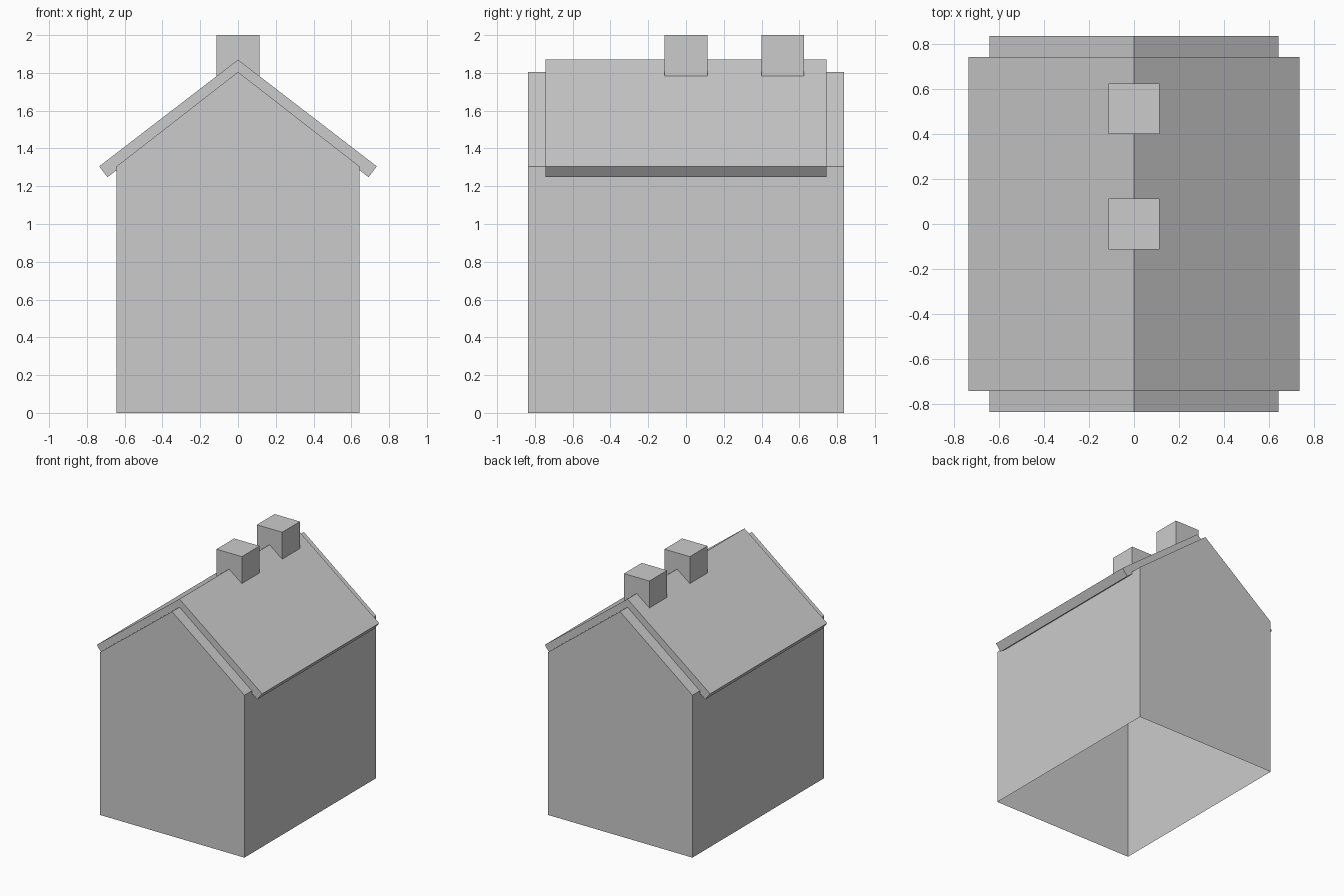
import bpy
import bmesh

if "Cube" in bpy.data.objects:
    bpy.data.objects.remove(bpy.data.objects["Cube"], do_unlink=True)

grey = bpy.data.materials.new("plain grey")
grey.use_nodes = True
colour = (0.6, 0.6, 0.6, 1)
grey.diffuse_color = colour
grey.node_tree.nodes["Principled BSDF"].inputs["Base Color"].default_value = colour


def finish(name, bm):
    """Turn a bmesh into a named grey object."""
    bmesh.ops.recalc_face_normals(bm, faces=bm.faces)
    mesh = bpy.data.meshes.new(name)
    bm.to_mesh(mesh)
    bm.free()
    mesh.materials.append(grey)
    obj = bpy.data.objects.new(name, mesh)
    bpy.context.collection.objects.link(obj)
    return obj


def prism(profile, half_depth):
    """Extrude an (x, z) profile along y, centred on y = 0."""
    bm = bmesh.new()
    face = bm.faces.new([bm.verts.new((x, -half_depth, z)) for x, z in profile])
    new = bmesh.ops.extrude_face_region(bm, geom=[face], use_keep_orig=True)["geom"]
    verts = [v for v in new if isinstance(v, bmesh.types.BMVert)]
    bmesh.ops.translate(bm, vec=(0, 2 * half_depth, 0), verts=verts)
    bmesh.ops.recalc_face_normals(bm, faces=bm.faces)
    return bm


# Gabled house shell, open underneath
half_w, eave, peak = 0.643, 1.305, 1.805
house = prism([(-half_w, 0), (half_w, 0), (half_w, eave),
               (0, peak), (-half_w, eave)], 0.837)
floor = [f for f in house.faces if all(v.co.z < 0.01 for v in f.verts)]
bmesh.ops.delete(house, geom=floor, context="FACES_ONLY")
finish("house_walls", house)

# Folded roof slab with square-cut eaves
roof = prism([(0, 1.87), (0.735, 1.305), (0.691, 1.248),
              (0, 1.779), (-0.691, 1.248), (-0.735, 1.305)], 0.743)
finish("roof_slab", roof)

# Two cube chimneys astride the ridge
size = 0.225
for name, y in (("middle_chimney", 0), ("back_chimney", 0.513)):
    chimney = bmesh.new()
    bmesh.ops.create_cube(chimney, size=size)
    finish(name, chimney).location = (0, y, 2 - size / 2)
